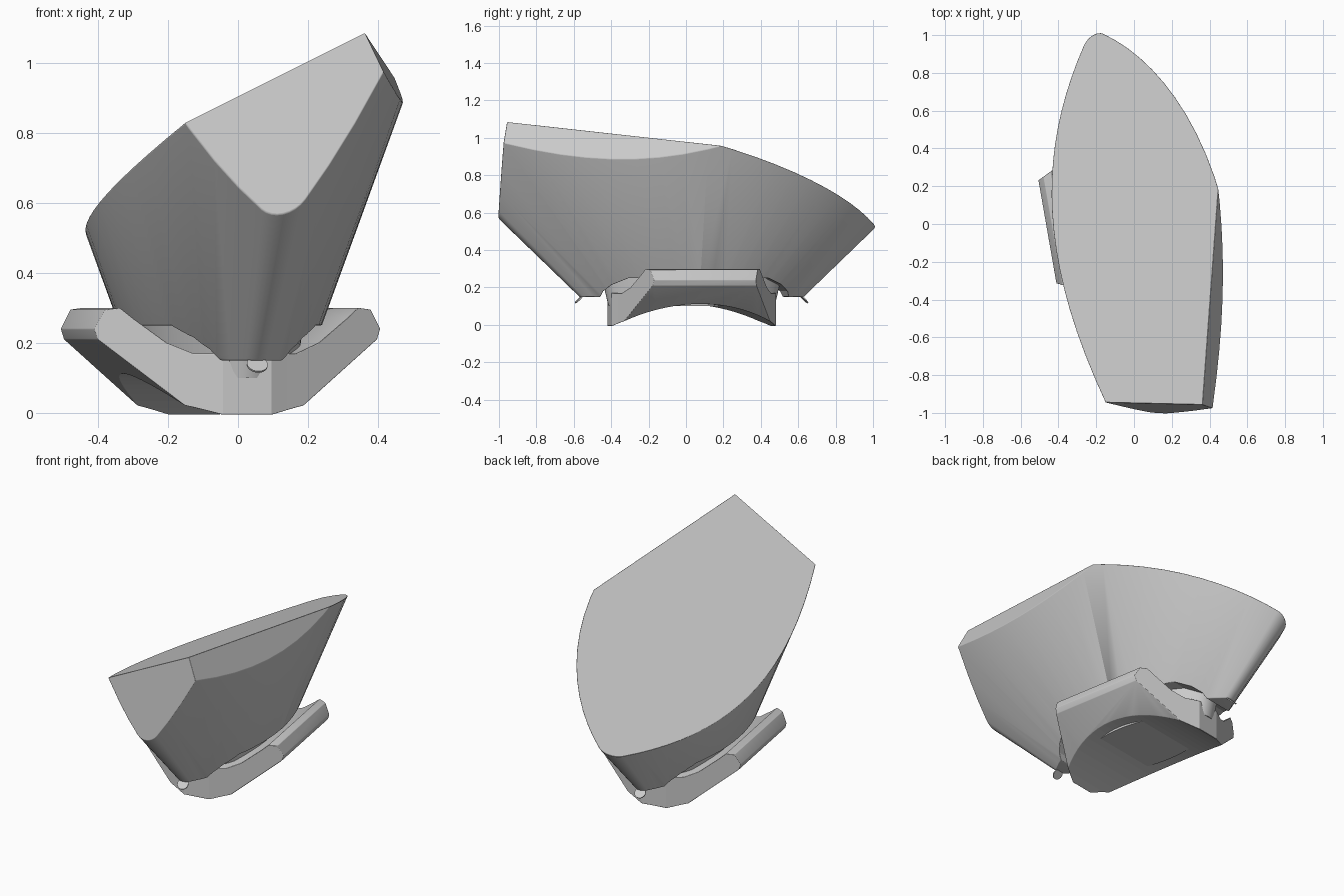
import bpy, bmesh, math
from mathutils import Vector, Matrix

cube = bpy.data.objects.get("Cube")
if cube:
    bpy.data.objects.remove(cube, do_unlink=True)

# Shared frame: the long axis is turned about z and slightly off centre
PLACE = Matrix.Translation((-0.05, 0.03, 0)) @ Matrix.Rotation(math.radians(9.9), 4, 'Z')

grey = bpy.data.materials.new("plain_grey")
grey.use_nodes = True
grey.diffuse_color = (0.6, 0.6, 0.6, 1)
grey.node_tree.nodes["Principled BSDF"].inputs["Base Color"].default_value = (0.6, 0.6, 0.6, 1)


def make(name, bm, hidden=False):
    bmesh.ops.recalc_face_normals(bm, faces=bm.faces)
    mesh = bpy.data.meshes.new(name)
    bm.to_mesh(mesh)
    bm.free()
    ob = bpy.data.objects.new(name, mesh)
    bpy.context.collection.objects.link(ob)
    mesh.materials.append(grey)
    ob.hide_render = hidden
    ob.hide_viewport = hidden
    return ob


def loft(rings):
    """Join equal-length point rings and cap both ends."""
    bm = bmesh.new()
    vs = [[bm.verts.new(p) for p in ring] for ring in rings]
    n = len(vs[0])
    for a, b in zip(vs, vs[1:]):
        for i in range(n):
            j = (i + 1) % n
            bm.faces.new((a[i], a[j], b[j], b[i]))
    bm.faces.new(vs[0][::-1])
    bm.faces.new(vs[-1])
    return bm


def lens(length, width, z, tip=0.07, n=22):
    """Pointed oval with rounded tips; length and width are half sizes."""
    r = tip * length
    big = (width ** 2 + (length - r) ** 2 - r ** 2) / (2 * (width - r))
    half = math.asin((length - r) / (big - r))
    pts = []
    for side in (1, -1):
        for i in range(n + 1):
            a = -half + 2 * half * i / n
            pts.append((side * (big * math.cos(a) - big + width), side * big * math.sin(a)))
        for i in range(1, 8):
            a = half + (math.pi - 2 * half) * i / 8
            pts.append((side * r * math.cos(a), side * (length - r + r * math.sin(a))))
    return [PLACE @ Vector((x, y, z)) for x, y in pts]


def cut(bm, a, b, c, outward):
    """Slice with the plane through three points and close the opening."""
    a, b, c = Vector(a), Vector(b), Vector(c)
    no = (b - a).cross(c - a).normalized()
    if no.dot(Vector(outward)) < 0:
        no = -no
    geom = bm.verts[:] + bm.edges[:] + bm.faces[:]
    bmesh.ops.bisect_plane(bm, geom=geom, plane_co=a, plane_no=no, clear_outer=True)
    bmesh.ops.holes_fill(bm, edges=[e for e in bm.edges if e.is_boundary], sides=0)


def mirrored(half):
    return half + [(-x, z) for x, z in reversed(half) if x > 0]


def boolean(ob, other, op):
    m = ob.modifiers.new(op.lower(), 'BOOLEAN')
    m.operation, m.object, m.solver = op, other, 'EXACT'


def finish(ob, width, angle=30):
    if width:
        b = ob.modifiers.new("soft_edges", 'BEVEL')
        b.width, b.segments = width, 3
        b.limit_method, b.angle_limit = 'ANGLE', math.radians(angle)
    bpy.ops.object.select_all(action='DESELECT')
    ob.select_set(True)
    bpy.context.view_layer.objects.active = ob
    bpy.ops.object.shade_smooth_by_angle(angle=math.radians(35))


def size(z):
    return 0.66 + 1.05 * (z - 0.2), 0.26 + 0.34 * (z - 0.2)


# Flared body, sliced by the sloping top, the front face and the side chamfer
bm = loft([lens(*size(z), z) for z in (0.15, 1.3)])
cut(bm, (0.36, -0.96, 1.085), (0.44, 0.16, 0.96), (-0.13, -0.95, 0.84), (0, 0, 1))
cut(bm, (-0.13, -0.945, 0.84), (0.37, -0.958, 1.08), (0.13, -1.0, 0.58), (0, -1, 0))
cut(bm, (0.365, -0.955, 1.08), (0.445, 0.16, 0.96), (0.47, -0.3, 0.89), (1, 0, 0))
body = make("flared_body", bm)

# Arched recess under the body
arch = mirrored([(0, 0.25), (0.38, 0.25), (0.46, 0.215), (0.5, 0.18), (0.53, 0.1)])
recess = make("recess_cutter", loft([[PLACE @ Vector((x, u, z)) for u, z in arch]
                                     for x in (-0.6, 0.6)]), True)
boolean(body, recess, 'DIFFERENCE')
finish(body, 0.018)

# Collar between the body and the foot
finish(make("collar", loft([lens(0.45, 0.21, 0.1, 0.2), lens(0.49, 0.23, 0.27, 0.2)])), 0)

# Saddle foot: winged section trimmed to a six-sided plan, hollowed below
section = mirrored([(0, 0.17), (0.15, 0.17), (0.22, 0.2), (0.31, 0.27), (0.345, 0.3),
                    (0.385, 0.295), (0.415, 0.24), (0.405, 0.21), (0.14, -0.005), (0, -0.005)])
foot = make("saddle_foot", loft([[PLACE @ Vector((x, y, z)) for x, z in section]
                                 for y in (-0.6, 0.6)]))
corners = [(0.5, 0.235), (0.12, 0.42), (0.07, 0.445)]
plan = corners + [(-x, y) for x, y in reversed(corners)]
plan += [(-x, -y) for x, y in plan]
trim = make("plan_cutter", loft([[PLACE @ Vector((x, y, z)) for x, y in plan]
                                 for z in (-0.1, 0.5)]), True)
arc = [(0.896 * math.sin(a), 0.112 - 0.896 + 0.896 * math.cos(a))
       for a in (math.radians(-36 + 3 * i) for i in range(25))]
hollow = make("hollow_cutter", loft([[PLACE @ Vector((x, y, z)) for y, z in arc]
                                     for x in (-0.7, 0.7)]), True)
boolean(foot, trim, 'INTERSECT')
boolean(foot, hollow, 'DIFFERENCE')
finish(foot, 0.012)

# Small tilted discs under both tips
for name, side in (("front_disc", -1), ("back_disc", 1)):
    bm = bmesh.new()
    bmesh.ops.create_cone(bm, cap_ends=True, segments=24, radius1=0.03, radius2=0.03, depth=0.006)
    tilt = Matrix.Rotation(math.radians(-45 * side), 4, 'X')
    bm.transform(PLACE @ Matrix.Translation((0, side * 0.61, 0.138)) @ tilt)
    finish(make(name, bm), 0)
